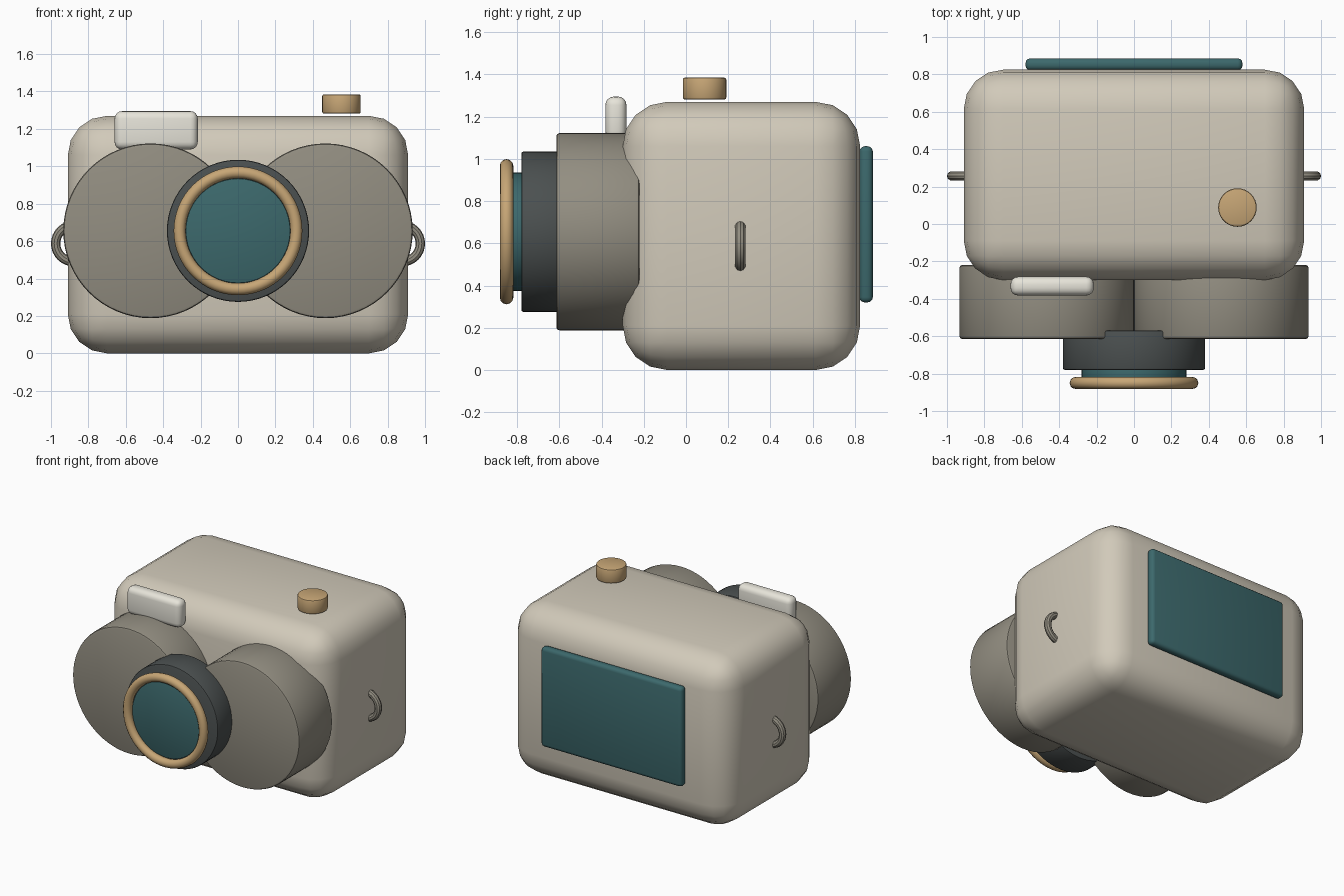
import bpy, bmesh, math
from mathutils import Matrix, Vector

if "Cube" in bpy.data.objects:
    bpy.data.objects.remove(bpy.data.objects["Cube"])


def material(name, rgb):
    m = bpy.data.materials.new(name)
    m.diffuse_color = (*rgb, 1)
    m.use_nodes = True
    m.node_tree.nodes["Principled BSDF"].inputs["Base Color"].default_value = m.diffuse_color
    return m


CREAM = material("cream", (0.64, 0.59, 0.49))
TAUPE = material("taupe", (0.29, 0.27, 0.22))
DARK = material("charcoal", (0.07, 0.08, 0.08))
TEAL = material("teal", (0.045, 0.14, 0.15))
GOLD = material("gold", (0.57, 0.38, 0.18))
WHITE = material("white", (0.80, 0.78, 0.70))


def finish(name, bm, mat, bevel=0, segments=3):
    # Round the sharp edges, then smooth-shade
    if bevel:
        sharp = [e for e in bm.edges if e.calc_face_angle(0) > math.radians(30)]
        bmesh.ops.bevel(bm, geom=sharp, offset=bevel, segments=segments,
                        profile=0.5, affect='EDGES')
    mesh = bpy.data.meshes.new(name)
    bm.to_mesh(mesh)
    bm.free()
    mesh.shade_smooth()
    mesh.set_sharp_from_angle(angle=math.radians(35))
    mesh.materials.append(mat)
    ob = bpy.data.objects.new(name, mesh)
    bpy.context.collection.objects.link(ob)
    return ob


def box(name, lo, hi, mat, bevel, segments):
    lo, hi = Vector(lo), Vector(hi)
    bm = bmesh.new()
    bmesh.ops.create_cube(bm, size=1, matrix=Matrix.Translation((lo + hi) / 2)
                          @ Matrix.Diagonal((*(hi - lo), 1)))
    return finish(name, bm, mat, bevel, segments)


def cylinder(name, centre, radius, depth, mat, bevel, axis='Y', sides=48):
    bm = bmesh.new()
    turn = Matrix.Rotation(math.pi / 2, 4, 'X') if axis == 'Y' else Matrix()
    bmesh.ops.create_cone(bm, cap_ends=True, segments=sides, radius1=radius,
                          radius2=radius, depth=depth,
                          matrix=Matrix.Translation(centre) @ turn)
    return finish(name, bm, mat, bevel, 2)


def ring(name, centre, major, minor, mat, sides=48, tube=12):
    # Torus whose axis runs along y
    bm = bmesh.new()
    rows = []
    for i in range(sides):
        a = 2 * math.pi * i / sides
        row = []
        for j in range(tube):
            b = 2 * math.pi * j / tube
            r = major + minor * math.cos(b)
            row.append(bm.verts.new(Vector(centre) + Vector(
                (r * math.cos(a), minor * math.sin(b), r * math.sin(a)))))
        rows.append(row)
    for i in range(sides):
        p, q = rows[i], rows[(i + 1) % sides]
        for j in range(tube):
            k = (j + 1) % tube
            bm.faces.new((p[j], p[k], q[k], q[j]))
    bmesh.ops.recalc_face_normals(bm, faces=bm.faces)
    return finish(name, bm, mat)


LENS_Z = 0.655

# Rounded camera body
box("body", (-0.91, -0.30, 0), (0.91, 0.825, 1.27), CREAM, 0.21, 4)

# Two big front drums and the strap loops on both sides
for side, label in ((-1, "left"), (1, "right")):
    cylinder(f"{label}_front_drum", (side * 0.467, -0.417, LENS_Z), 0.467, 0.395,
             TAUPE, 0.015, sides=64)
    ring(f"{label}_strap_loop", (side * 0.878, 0.257, 0.587), 0.097, 0.025, TAUPE, 32, 10)

# Lens: barrel, glass and trim ring
cylinder("lens_barrel", (0, -0.675, LENS_Z), 0.38, 0.21, DARK, 0.01, sides=64)
cylinder("lens_glass", (0, -0.80, LENS_Z), 0.28, 0.09, TEAL, 0.005)
ring("lens_trim_ring", (0, -0.85, LENS_Z), 0.312, 0.032, GOLD, 64)

# Shutter button, flash and rear screen
cylinder("shutter_button", (0.553, 0.088, 1.333), 0.103, 0.104, GOLD, 0.01, 'Z', 32)
box("flash", (-0.66, -0.382, 1.09), (-0.215, -0.282, 1.295), WHITE, 0.04, 4)
box("rear_screen", (-0.58, 0.822, 0.32), (0.58, 0.885, 1.06), TEAL, 0.025, 3)
